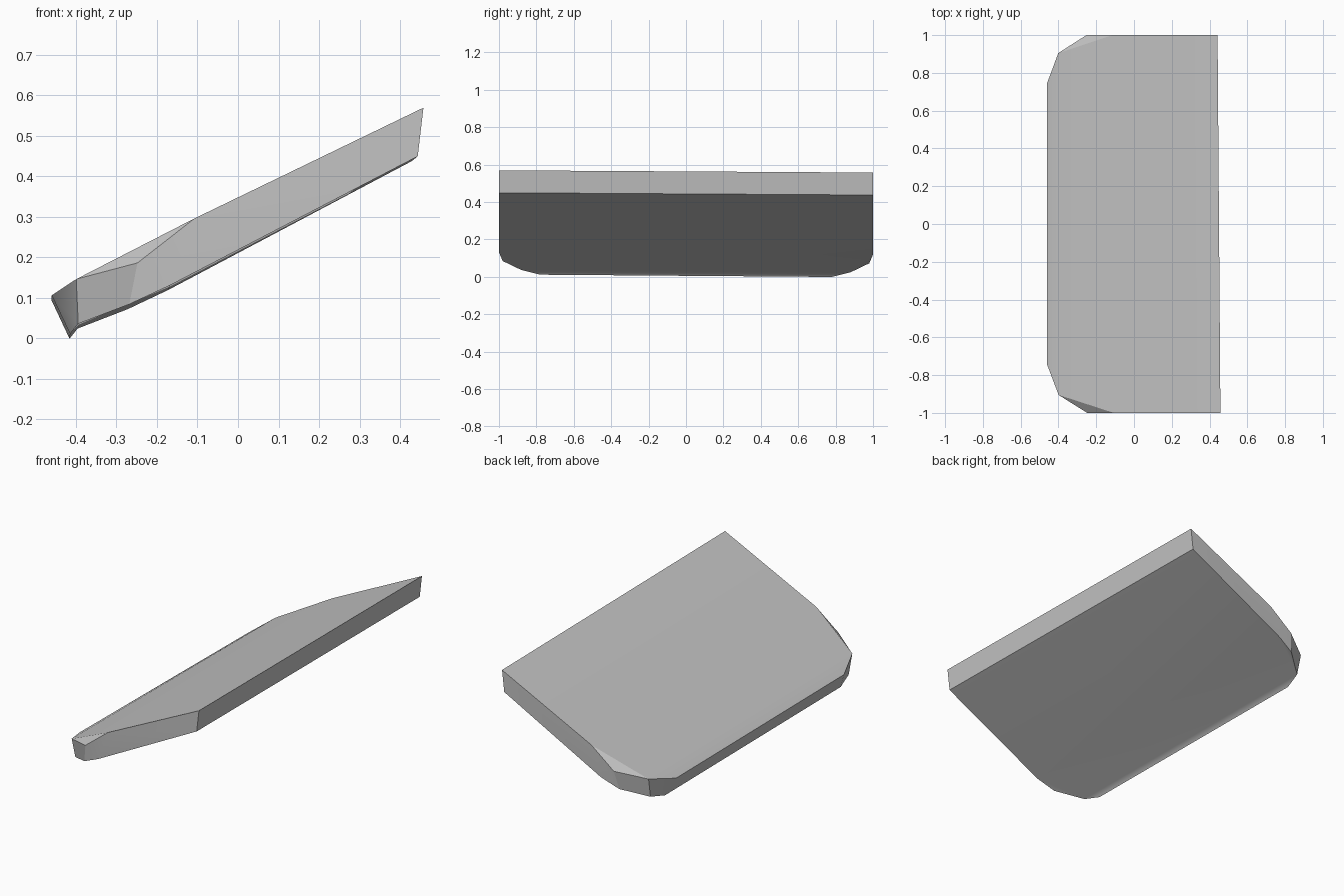
import bpy
import bmesh

default_cube = bpy.data.objects.get("Cube")
if default_cube:
    bpy.data.objects.remove(default_cube, do_unlink=True)

# Plain grey finish
grey = bpy.data.materials.new("plain_grey")
grey.use_nodes = True
colour = (0.55, 0.55, 0.55, 1)
grey.diffuse_color = colour
grey.node_tree.nodes["Principled BSDF"].inputs["Base Color"].default_value = colour

# Half outlines of the upper and lower surfaces, low edge to high edge
upper_profile = [(-.46, .745, .10), (-.40, .905, .14), (-.25, 1, .18),
                 (-.11, 1, .29), (.45, 1, .563)]
lower_profile = [(-.415, .78, .005), (-.395, .88, .03), (-.27, .98, .078),
                 (-.17, 1, .125), (.436, 1, .443)]


def add_half(bm, profile, side):
    """Add one side of an outline, with the slight lengthwise skew of the slab."""
    verts = []
    for x, y, z in profile:
        rise = max(0, (x + 0.5)) * side
        verts.append(bm.verts.new((x - 0.008 * rise, y * side, z - 0.006 * side)))
    return verts


def add_surface(bm, front, back):
    """Span the slab across its length, with a sloping triangle at each corner."""
    for a, b in ((0, 1), (1, 3), (3, 4)):
        bm.faces.new((front[a], front[b], back[b], back[a]))
    for half in (front, back):
        bm.faces.new(half[1:4])


bm = bmesh.new()
upper_front, upper_back = (add_half(bm, upper_profile, s) for s in (-1, 1))
lower_front, lower_back = (add_half(bm, lower_profile, s) for s in (-1, 1))
add_surface(bm, upper_front, upper_back)
add_surface(bm, lower_front, lower_back)

# Rim all around, including the chamfered corners
upper_ring = upper_front + upper_back[::-1]
lower_ring = lower_front + lower_back[::-1]
count = len(upper_ring)
for i in range(count):
    j = (i + 1) % count
    bm.faces.new((upper_ring[i], upper_ring[j], lower_ring[j], lower_ring[i]))
bmesh.ops.recalc_face_normals(bm, faces=bm.faces)

# Tilted slab
mesh = bpy.data.meshes.new("tilted_slab")
bm.to_mesh(mesh)
bm.free()
mesh.materials.append(grey)
slab = bpy.data.objects.new("tilted_slab", mesh)
bpy.context.collection.objects.link(slab)
bpy.ops.object.select_all(action="DESELECT")
slab.select_set(True)
bpy.context.view_layer.objects.active = slab
bpy.ops.object.shade_smooth_by_angle(angle=0.5)
